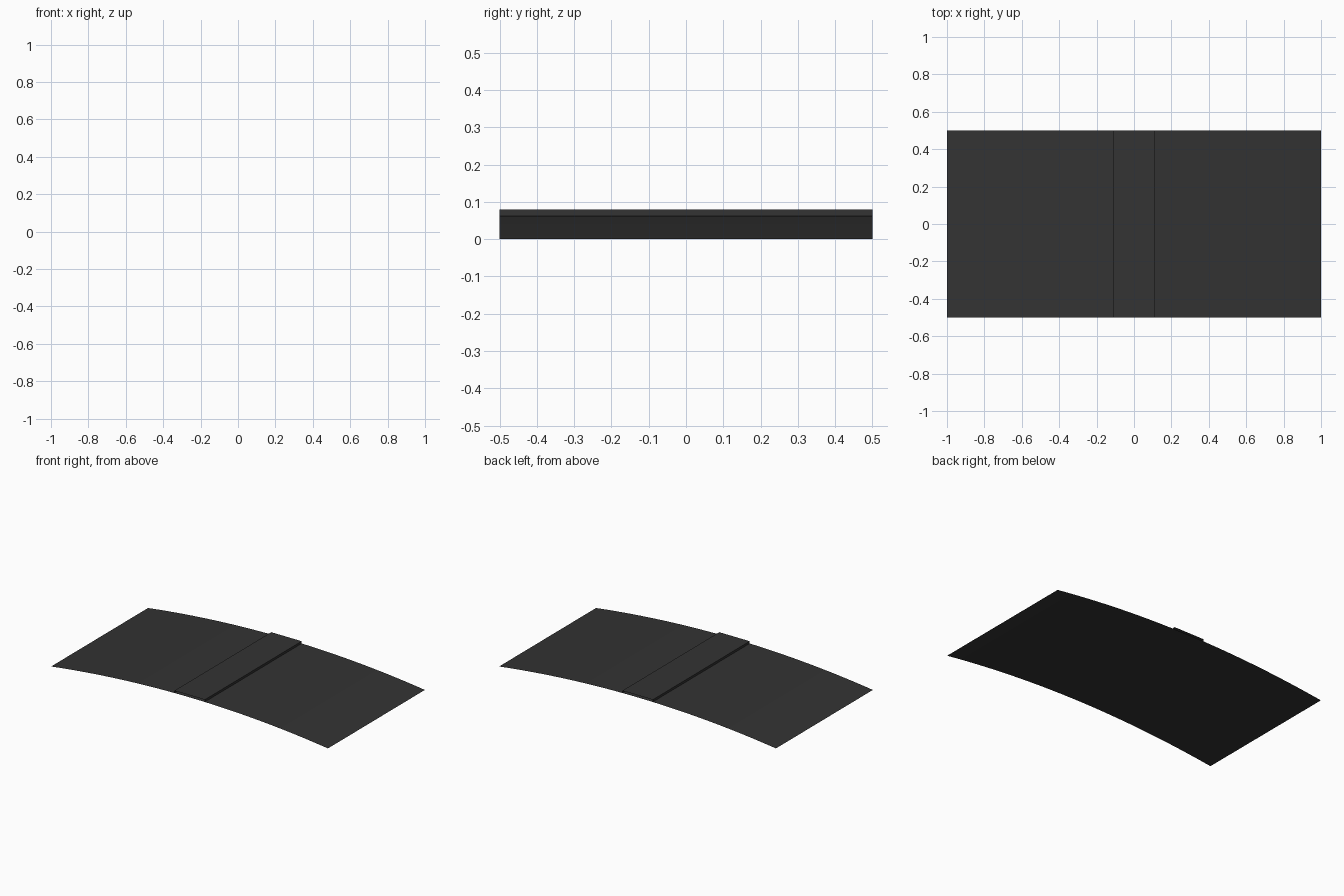
import bpy, bmesh

if "Cube" in bpy.data.objects:
    bpy.data.objects.remove(bpy.data.objects["Cube"])

def material(name, c):
    m = bpy.data.materials.new(name)
    m.diffuse_color = (c, c, c, 1)
    m.use_nodes = True
    m.node_tree.nodes["Principled BSDF"].inputs["Base Color"].default_value = m.diffuse_color
    return m

dark = material("dark_grey", 0.033)

def extruded_sheet(name, profile):
    """Open sheet: an x-z profile swept along y from -0.5 to 0.5."""
    bm = bmesh.new()
    rows = [[bm.verts.new((x, y, z)) for x, z in profile] for y in (-0.5, 0.5)]
    for i in range(len(profile) - 1):
        bm.faces.new((rows[0][i], rows[0][i + 1], rows[1][i + 1], rows[1][i]))
    me = bpy.data.meshes.new(name)
    bm.to_mesh(me)
    bm.free()
    me.materials.append(dark)
    ob = bpy.data.objects.new(name, me)
    bpy.context.collection.objects.link(ob)
    bpy.context.view_layer.objects.active = ob
    ob.select_set(True)
    bpy.ops.object.shade_smooth_by_angle(angle=0.5)
    ob.select_set(False)

# gently arched panel
crest = 0.066
n = 32
extruded_sheet("arched_panel", [(-1 + 2 * i / n, crest * (1 - (-1 + 2 * i / n) ** 2)) for i in range(n + 1)])

# raised flat strip across the middle, open at both ends
w = 0.11
base = crest * (1 - w * w)
extruded_sheet("raised_strip", [(-w, base), (-w, 0.08), (w, 0.08), (w, base)])
